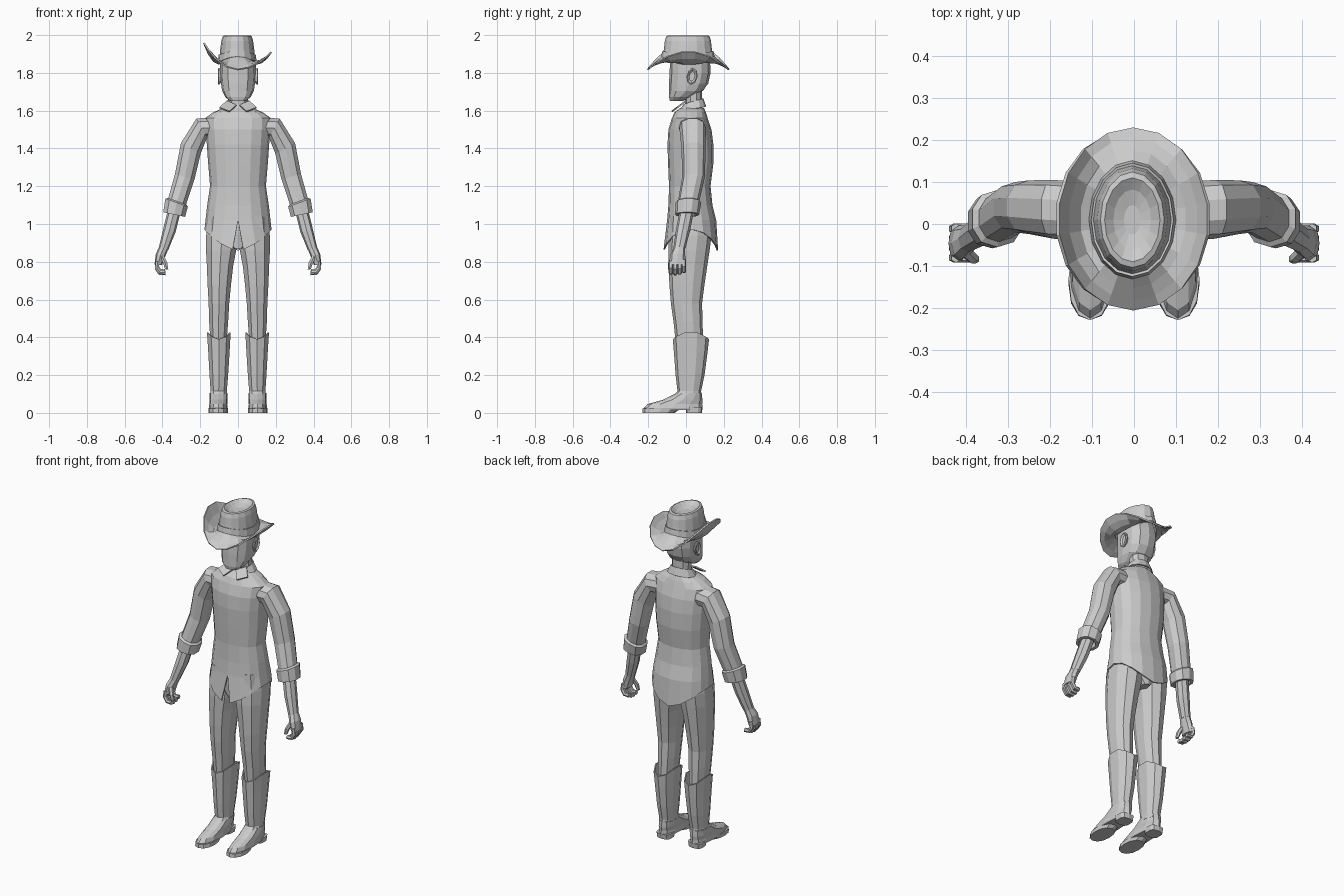
import bpy, bmesh, math
from math import sin, cos, pi, radians

grey = bpy.data.materials.new("plain grey")
grey.diffuse_color = (0.6, 0.6, 0.6, 1)


def ring(cx, cy, z, rx, ry, tilt=0, n=10, dz=None, gap=None, power=0.9):
    """Rounded cross-section, starting at the front; gap opens the front seam."""
    pts = []
    t = radians(tilt)
    count = n if gap is None else n + 1
    for i in range(count):
        a = 2 * pi * i / n
        if gap is not None:
            a = gap + (2 * pi - 2 * gap) * i / n
        s, c = sin(a), -cos(a)
        u = rx * math.copysign(abs(s) ** power, s)
        v = ry * math.copysign(abs(c) ** power, c)
        pts.append((cx + u * cos(t), cy + v, z + u * sin(t) + (dz(a) if dz else 0)))
    return pts


def skin(name, rings, cap=(True, True), closed=True, mirror=False, thick=0):
    """Join successive rings with quads."""
    bm = bmesh.new()
    rows = [[bm.verts.new(p) for p in r] for r in rings]
    n = len(rows[0])
    for a, b in zip(rows, rows[1:]):
        for i in range(n if closed else n - 1):
            j = (i + 1) % n
            bm.faces.new((a[i], a[j], b[j], b[i]))
    if cap[0]:
        bm.faces.new(rows[0])
    if cap[1]:
        bm.faces.new(rows[-1])
    bmesh.ops.remove_doubles(bm, verts=bm.verts, dist=0.0004)
    bmesh.ops.recalc_face_normals(bm, faces=bm.faces)
    me = bpy.data.meshes.new(name)
    bm.to_mesh(me)
    bm.free()
    me.materials.append(grey)
    ob = bpy.data.objects.new(name, me)
    bpy.context.collection.objects.link(ob)
    if thick:
        m = ob.modifiers.new("thickness", "SOLIDIFY")
        m.thickness = thick
        m.offset = -1
    if mirror:
        ob.modifiers.new("mirror", "MIRROR")
    return ob


def span(x0, x1, y0, y1, z, n=10, **kw):
    """Ring given by its extents."""
    return ring((x0 + x1) / 2, (y0 + y1) / 2, z, (x1 - x0) / 2, (y1 - y0) / 2, n=n, **kw)


# Shirt: open front seam below the waist, hem raised at the sides
def hem(a):
    return 0.11 * abs(sin(a)) ** 1.5


shirt = [(0.075, -0.03, 0.095, 1.615), (0.13, -0.06, 0.105, 1.592), (0.175, -0.075, 0.115, 1.56),
         (0.172, -0.093, 0.135, 1.5), (0.165, -0.098, 0.145, 1.42), (0.158, -0.095, 0.145, 1.32),
         (0.148, -0.09, 0.13, 1.2), (0.163, -0.093, 0.14, 1.1), (0.172, -0.1, 0.16, 1.02)]
skin("shirt", [span(-x, x, y0, y1, z, n=16, gap=0) for x, y0, y1, z in shirt]
     + [span(-0.178, 0.178, -0.12, 0.17, 0.86, n=16, gap=0.13, dz=hem)],
     cap=(False, False), closed=False, thick=0.008)

# Collar band and its two front points
skin("collar", [ring(0, 0.04, 1.65, 0.062, 0.052, n=12, dz=lambda a: -0.015 * cos(a)),
                ring(0, 0.035, 1.61, 0.085, 0.072, n=12, dz=lambda a: -0.012 * cos(a))],
     cap=(False, False), thick=0.006)
skin("collar_point", [[(0.008, -0.03, 1.625), (0.06, 0.0, 1.647)], [(0.045, -0.073, 1.592), (0.098, -0.045, 1.612)]],
     cap=(False, False), closed=False, mirror=True, thick=0.008)

# Neck and head
skin("neck", [ring(0, 0.04, z, r, 0.045) for z, r in ((1.58, 0.06), (1.64, 0.055), (1.72, 0.058))])
head = [(0.04, -0.085, -0.02, 1.65), (0.068, -0.09, 0.03, 1.672), (0.084, -0.09, 0.09, 1.705),
        (0.09, -0.09, 0.118, 1.745), (0.094, -0.087, 0.13, 1.8), (0.095, -0.085, 0.128, 1.85),
        (0.08, -0.075, 0.11, 1.92)]
skin("head", [span(-x, x, y0, y1, z, n=12, power=0.82) for x, y0, y1, z in head])
ear = [(0.085, 0.02, 0.032), (0.102, 0.03, 0.045), (0.106, 0.024, 0.038), (0.098, 0.015, 0.026)]
skin("ear", [[(x, 0.032 + ry * sin(k * pi / 4) + 0.12 * rz * cos(k * pi / 4), 1.782 + rz * cos(k * pi / 4))
              for k in range(8)] for x, ry, rz in ear], mirror=True)


# Hat brim: front and back dip, sides curl up, one side higher
def brim_ring(t):
    pts = []
    for i in range(18):
        a = 2 * pi * i / 18
        s = sin(a)
        curl = 0.115 if s < 0 else 0.065
        side = 1.85 + curl * t * t
        end = 1.89 - 0.07 * t
        w = s * s
        pts.append((-0.002 + s * (0.098 + 0.08 * t), 0.012 - cos(a) * (0.135 + 0.083 * t), side * w + end * (1 - w)))
    return pts


skin("hat_brim", [brim_ring(t) for t in (0, 0.35, 0.7, 1)], cap=(False, False), thick=0.008)


# Hat crown with dented top, and its band
def saddle(a):
    return -0.035 * sin(a) ** 2


crown = [(0.097, 0.134, 1.888, saddle), (0.09, 0.127, 1.925, None), (0.084, 0.122, 1.97, None),
         (0.076, 0.114, 1.995, None), (0.066, 0.1, 1.999, None), (0.045, 0.072, 1.982, None),
         (0.02, 0.035, 1.972, None)]
skin("hat_crown", [ring(-0.004, 0.01, z, x, y, n=16, dz=d, power=1) for x, y, z, d in crown], cap=(False, True))
skin("hat_band", [ring(-0.004, 0.01, 1.887, 0.104, 0.141, n=16, dz=saddle, power=1),
                  ring(-0.004, 0.01, 1.917, 0.098, 0.135, n=16, dz=lambda a: 0.6 * saddle(a), power=1)],
     cap=(False, False), thick=0.008)

# Sleeves, rolled cuffs, forearms
skin("sleeve", [ring(*r) for r in (
    (0.12, 0.03, 1.51, 0.06, 0.07, 75), (0.192, 0.035, 1.508, 0.06, 0.07, 60),
    (0.25, 0.04, 1.4, 0.062, 0.064, 28), (0.282, 0.04, 1.25, 0.056, 0.06, 15),
    (0.325, 0.012, 1.11, 0.052, 0.056, 20))], mirror=True)
skin("cuff", [ring(*r) for r in (
    (0.322, 0.014, 1.12, 0.054, 0.056, 20), (0.325, 0.013, 1.113, 0.066, 0.068, 20),
    (0.338, 0.006, 1.05, 0.062, 0.064, 12), (0.338, 0.006, 1.05, 0.045, 0.048, 12),
    (0.335, 0.008, 1.075, 0.036, 0.04, 12))], mirror=True)
skin("forearm", [ring(*r, n=8) for r in (
    (0.332, 0.008, 1.09, 0.034, 0.038, 15), (0.362, -0.015, 0.97, 0.034, 0.038, 18),
    (0.394, -0.035, 0.87, 0.026, 0.032, 18))], mirror=True)

# Hands: palm, four curled fingers, thumb
skin("palm", [ring(*r, n=8) for r in (
    (0.394, -0.035, 0.872, 0.025, 0.031, 18), (0.41, -0.044, 0.835, 0.026, 0.04, 15),
    (0.422, -0.046, 0.785, 0.02, 0.043, 5))], mirror=True)
for k in range(4):
    y, up = -0.08 + 0.023 * k, (0.004, 0, 0.003, 0.012)[k]
    skin("finger_%d" % (k + 1), [ring(x, y, z + up, 0.012, 0.012, t, n=6) for x, z, t in (
        (0.424, 0.8, 5), (0.43, 0.765, -15), (0.414, 0.74, -55), (0.385, 0.739, -95))], mirror=True)
skin("thumb", [ring(*r, n=6) for r in (
    (0.405, -0.062, 0.835, 0.014, 0.016), (0.386, -0.08, 0.795, 0.013, 0.014),
    (0.377, -0.084, 0.76, 0.009, 0.01))], mirror=True)

# Trouser legs
legs = [(0.0, 0.16, -0.085, 0.13, 1.04), (0.0, 0.172, -0.09, 0.135, 0.94), (0.006, 0.173, -0.094, 0.125, 0.86),
        (0.022, 0.168, -0.092, 0.113, 0.78), (0.034, 0.164, -0.088, 0.098, 0.68), (0.044, 0.158, -0.08, 0.085, 0.58),
        (0.05, 0.155, -0.066, 0.088, 0.48), (0.058, 0.148, -0.055, 0.09, 0.38)]
skin("trouser_leg", [span(*r) for r in legs], mirror=True)
skin("trouser_seat", [span(-x, x, -0.08, 0.125, z, n=12) for x, z in ((0.15, 1.04), (0.14, 0.95), (0.03, 0.87))])


# Boots: shaft with dipped front and back, foot, sole and heel
def dip(a):
    return -0.04 * cos(a) ** 2


shaft = [(0.036, 0.167, -0.07, 0.122, 0.43, dip), (0.042, 0.16, -0.064, 0.114, 0.32, None),
         (0.05, 0.153, -0.055, 0.098, 0.2, None), (0.057, 0.147, -0.045, 0.08, 0.115, None),
         (0.055, 0.15, -0.075, 0.083, 0.085, None)]
skin("boot_shaft", [span(*r[:5], dz=r[5]) for r in shaft], cap=(False, True), mirror=True, thick=0.006)
foot = [(0.055, 0.15, -0.05, 0.083, 0.105), (0.055, 0.152, -0.12, 0.087, 0.07),
        (0.057, 0.152, -0.205, 0.086, 0.046), (0.054, 0.155, -0.225, 0.088, 0.025), (0.056, 0.153, -0.222, 0.086, 0.016)]
skin("boot_foot", [span(*r, n=12) for r in foot], mirror=True)
skin("boot_sole", [span(0.053, 0.156, -0.229, y, z, n=12) for y, z in ((-0.03, 0.022), (-0.06, 0.0))], mirror=True)
skin("boot_heel", [span(x, 0.21 - x, 0.0, y, z, n=10, power=0.6) for x, y, z in ((0.06, 0.088, 0.03), (0.063, 0.084, 0.0))],
     mirror=True)
